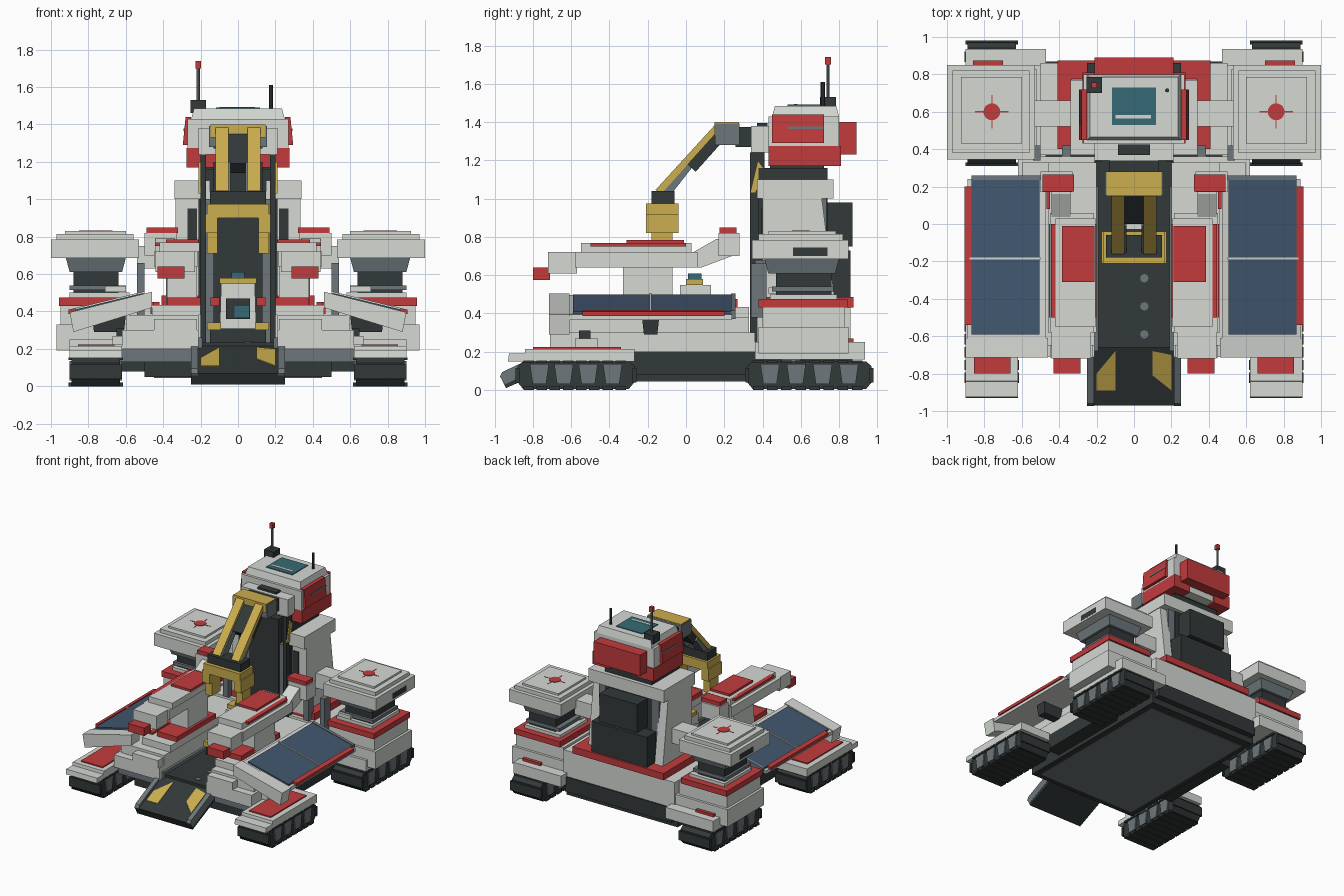
import bpy, bmesh, math
from mathutils import Vector

if "Cube" in bpy.data.objects:
    bpy.data.objects.remove(bpy.data.objects["Cube"])


def material(name, rgb):
    m = bpy.data.materials.new(name)
    m.use_nodes = True
    col = (*rgb, 1)
    m.diffuse_color = col
    b = m.node_tree.nodes["Principled BSDF"]
    b.inputs["Base Color"].default_value = col
    b.inputs["Roughness"].default_value = 0.7
    return m


WHITE = material("light grey", (0.66, 0.69, 0.65))
RED = material("red", (0.54, 0.043, 0.046))
BLUE = material("panel blue", (0.054, 0.095, 0.16))
YELLOW = material("yellow", (0.60, 0.425, 0.075))
DARK = material("dark grey", (0.032, 0.04, 0.041))
GREY = material("mid grey", (0.155, 0.185, 0.20))
TEAL = material("teal glass", (0.038, 0.145, 0.18))


def finish(name, bm, mat, mirror):
    bmesh.ops.recalc_face_normals(bm, faces=bm.faces)
    me = bpy.data.meshes.new(name)
    bm.to_mesh(me)
    bm.free()
    me.materials.append(mat)
    ob = bpy.data.objects.new(name, me)
    bpy.context.collection.objects.link(ob)
    if mirror:
        ob.modifiers.new("Mirror", "MIRROR")
    return ob


def prism(name, mat, pts, a, b, axis="x", mirror=False):
    """Extrude a (y,z) profile along x, an (x,z) one along y, or an (x,y) one along z."""
    place = {"x": lambda p, t: (t, p[0], p[1]), "y": lambda p, t: (p[0], t, p[1]),
             "z": lambda p, t: (p[0], p[1], t)}[axis]
    bm = bmesh.new()
    f = bm.faces.new([bm.verts.new(place(p, a)) for p in pts])
    ext = bmesh.ops.extrude_face_region(bm, geom=[f])
    move = Vector(place((0, 0), b - a))
    bmesh.ops.translate(bm, vec=move, verts=[v for v in ext["geom"] if isinstance(v, bmesh.types.BMVert)])
    return finish(name, bm, mat, mirror)


def box(name, mat, x, y, z, mirror=False, top=0.0, bottom=0.0):
    """Box between pairs of limits; top and bottom inset those ends to taper it."""
    bm = bmesh.new()
    bmesh.ops.create_cube(bm, size=1)
    for v in bm.verts:
        s = top if v.co.z > 0 else bottom
        for i, lim in enumerate((x, y, z)):
            hi = v.co[i] > 0
            v.co[i] = lim[hi] + (0 if i == 2 else (-s if hi else s))
    return finish(name, bm, mat, mirror)


def cyl(name, mat, x, y, z, r, mirror=False, n=20):
    pts = [(x + r * math.cos(i * math.tau / n), y + r * math.sin(i * math.tau / n)) for i in range(n)]
    return prism(name, mat, pts, z[0], z[1], "z", mirror)


# Chassis, cross beams and floor
box("chassis", DARK, (-.5, .5), (-.62, .82), (.05, .2))
box("belly_plate", GREY, (-.45, .45), (-.57, .75), (.045, .055))
box("side_rail", DARK, (.5, .62), (-.3, .4), (.08, .2), True)
for n, y in (("front", (-.66, -.58)), ("rear", (.5, .6))):
    box(n + "_axle_beam", GREY, (-.64, .64), y, (.13, .21))
box("deck_floor", DARK, (-.21, .21), (-.66, .36), (.2, .235))
box("deck_edge", GREY, (.19, .22), (-.68, .2), (.2, .26), True)
for i, y in enumerate((-.29, -.44, -.59)):
    cyl("deck_light_%d" % i, GREY, .055, y, (.234, .24), .022)

# Loading ramp with warning patches that follow its slope
ramp_z = lambda y: .215 + (y + .66) * .47
prism("ramp", DARK, [(-.65, ramp_z(-.65)), (-.65, .14), (-.94, .01), (-.97, ramp_z(-.97))], -.25, .25)
prism("ramp_rim", GREY, [(-.65, ramp_z(-.65) + .02), (-.65, .17), (-.945, .03), (-.972, ramp_z(-.97)),
                         (-.96, ramp_z(-.96) + .02)], .215, .252, mirror=True)
for side, pts in (("right", [(-.1, -.68), (-.1, -.89), (-.2, -.89), (-.2, -.8)]),
                  ("left", [(.1, -.68), (.1, -.81), (.2, -.89), (.2, -.7)])):
    patch = prism("ramp_patch_" + side, YELLOW, pts, -.003, .004, "z")
    for v in patch.data.vertices:
        v.co.z += ramp_z(v.co.y)

# Four tracks
for n, y0, y1 in (("front", -.88, -.27), ("rear", .32, .97)):
    prof = [(y0, .04), (y0 + .03, .004), (y1 - .03, .004), (y1, .04), (y1, .125),
            (y1 - .03, .15), (y0 + .03, .15), (y0, .125)]
    prism(n + "_track", DARK, prof, .63, .89, mirror=True)
    step = (y1 - y0 - .06) / 8
    for part, z in (("lower", (0, .02)), ("upper", (.14, .155))):
        lug = box("%s_track_%s_lug" % (n, part), DARK, (.615, .905), (y0 + .03, y0 + .085), z, True)
        a = lug.modifiers.new("Array", "ARRAY")
        a.count = 8
        a.use_relative_offset = False
        a.use_constant_offset = True
        a.constant_offset_displace = (0, step, 0)
    for part, y in (("nose", (y0 - .01, y0 + .01)), ("tail", (y1 - .01, y1 + .01))):
        box("%s_track_%s_lug" % (n, part), DARK, (.62, .9), y, (.04, .115), True)
    w = (y1 - y0 - .1) / 4
    for i in range(4):
        c = y0 + .05 + w * (i + .5)
        for side, xs in (("outer", (.885, .9)), ("inner", (.62, .635))):
            prism("%s_wheel_plate_%s_%d" % (n, side, i), GREY,
                  [(c - .05, .135), (c + .05, .135), (c + .035, .03), (c - .035, .03)], *xs, mirror=True)

# Front track covers
prism("front_fender", WHITE, [(-.93, .15), (-.27, .15), (-.27, .215), (-.84, .215), (-.843, .19),
                              (-.925, .19)], .62, .9, mirror=True)
box("front_fender_plate", RED, (.66, .855), (-.8, -.34), (.21, .224), True)

# Side hull
box("lower_hull", WHITE, (.21, .62), (-.71, .36), (.2, .3), True)
box("hull", WHITE, (.21, .6), (-.65, .33), (.3, .38), True)
box("upper_hull", WHITE, (.2, .46), (-.58, .33), (.38, .435), True)
box("hull_red_deck", RED, (.2, .38), (-.5, .0), (.435, .475), True)
box("hull_red_inner_block", RED, (.1, .148), (.17, .27), (.43, .475), True)
box("hull_red_strip", RED, (.42, .455), (-.5, 0), (.385, .45), True)
box("hull_red_tab", RED, (.45, .468), (.08, .18), (.385, .45), True)
box("hull_front_block", WHITE, (.22, .45), (-.715, -.58), (.3, .36), True)
box("hull_lamp", DARK, (.61, .65), (-.56, -.5), (.27, .31), True)
box("hull_lamp_base", WHITE, (.6, .67), (-.58, -.46), (.22, .27), True)
box("panel_bracket", DARK, (.6, .78), (-.23, -.14), (.29, .38), True, bottom=.01)

# Tilted solar wings
solar_z = lambda x, o=0: .5 - (x - .5) * .243 + o


def slab(name, mat, x, y, top, low):
    pts = [(x[0], solar_z(x[0], top)), (x[1], solar_z(x[1], top)),
           (x[1], solar_z(x[1], low)), (x[0], solar_z(x[0], low))]
    return prism(name, mat, pts, y[0], y[1], "y", True)


slab("solar_tray", WHITE, (.47, .89), (-.62, .24), -.012, -.04)
slab("solar_panel", BLUE, (.505, .87), (-.59, .235), 0, -.02)
slab("solar_back_rim", GREY, (.5, .87), (.235, .26), .005, -.04)
slab("solar_divider", WHITE, (.5, .88), (-.19, -.18), .008, -.01)
slab("solar_red_edge", RED, (.87, .905), (-.54, .2), .008, -.016)
prism("wing_front_beam", WHITE, [(.46, .505), (.46, .42), (.88, .29), (.9, .395)], -.715, -.61, "y", True)

# Long forward booms on pedestals
box("boom_pedestal", WHITE, (.22, .38), (-.33, -.07), (.43, .66), True)
box("boom", WHITE, (.215, .45), (-.58, .06), (.64, .72), True)
box("boom_cap", WHITE, (.205, .42), (-.55, .03), (.72, .768), True)
box("boom_red_edge", RED, (.41, .445), (-.5, 0), (.75, .768), True)
box("boom_red_plate", RED, (.21, .385), (-.31, -.01), (.768, .785), True)
box("boom_nose", WHITE, (.23, .44), (-.72, -.57), (.61, .72), True)
box("boom_red_tip", RED, (.285, .43), (-.8, -.71), (.575, .64), True)
prism("boom_rear_link", WHITE, [(.02, .64), (.08, .64), (.24, .7), (.24, .79), (.16, .79), (.02, .71)], .34, .44, mirror=True)
box("boom_rear_block", WHITE, (.33, .5), (.17, .28), (.7, .82), True)
box("boom_rear_cap", RED, (.32, .49), (.175, .265), (.82, .85), True)

# Rear corner modules with turret pods
box("rear_fender", WHITE, (.47, .9), (.36, .935), (.16, .25), True)
box("rear_fender_plate", RED, (.7, .86), (.84, .875), (.25, .27), True)
box("module_lower", WHITE, (.47, .97), (.38, .85), (.19, .33), True)
box("module_upper", WHITE, (.52, .95), (.4, .83), (.33, .43), True)
box("module_red_rim", RED, (.545, .957), (.38, .845), (.43, .475), True)
box("module_top", WHITE, (.58, .9), (.44, .79), (.475, .5), True)
box("module_inner_post", GREY, (.5, .54), (.34, .42), (.38, .66), True)
box("pod_neck", DARK, (.64, .88), (.47, .76), (.5, .62), True)
box("pod_neck_ring", GREY, (.6, .9), (.45, .77), (.515, .54), True)
box("pod_neck_tab", WHITE, (.6, .71), (.43, .5), (.505, .535), True)
box("pod_collar", GREY, (.6, .92), (.41, .8), (.61, .685), True, bottom=.02)
box("pod", WHITE, (.53, 1.0), (.345, .85), (.685, .785), True)
box("pod_lid", WHITE, (.56, .97), (.38, .82), (.785, .815), True)
box("pod_top_plate", WHITE, (.6, .925), (.43, .785), (.815, .83), True)
box("pod_side_slot", DARK, (.996, 1.001), (.56, .74), (.7, .745), True)
cyl("pod_marker", RED, .76, .6, (.828, .834), .045, True)
box("pod_marker_line_x", RED, (.67, .85), (.597, .603), (.829, .832), True)
box("pod_marker_line_y", RED, (.757, .763), (.51, .69), (.829, .832), True)
box("pod_arm", WHITE, (.3, .54), (.52, .66), (.63, .75), True)

# Tower base and column
box("tower_base", WHITE, (-.5, .5), (.37, .86), (.2, .43))
box("tower_base_foot", DARK, (-.48, .48), (.7, .87), (.1, .22))
box("tower_red_band", RED, (-.41, .41), (.4, .875), (.43, .485))
box("tower_core", DARK, (-.21, .21), (.38, .74), (.2, 1.16))
box("tower_shaft", DARK, (-.13, .13), (.335, .4), (.23, 1.2))
box("tower_shaft_rail", GREY, (.13, .17), (.345, .4), (.23, 1.0), True)
box("tower_front_rail", DARK, (.17, .2), (.335, .41), (.23, 1.24), True)
prism("tower_wall", WHITE, [(.4, .45), (.78, .45), (.71, 1.0), (.4, 1.0)], .26, .335, mirror=True)
box("tower_front_wall", WHITE, (.19, .335), (.4, .65), (.45, 1.0), True)
box("tower_wall_slot", DARK, (.22, .27), (.394, .402), (.68, .95), True)
box("tower_side_post", GREY, (.34, .385), (.36, .42), (.43, .68), True)
box("tower_shoulder", WHITE, (.15, .34), (.37, .77), (1.0, 1.1), True)
box("tower_shoulder_bridge", WHITE, (-.16, .16), (.45, .77), (1.0, 1.1))
box("back_pack_lower", DARK, (-.25, .25), (.74, .86), (.48, .73))
box("back_pack_upper", DARK, (-.17, .17), (.72, .87), (.75, .98))
box("back_pack_frame", GREY, (-.27, .27), (.64, .735), (.48, 1.0))

# Control head
box("head_neck", DARK, (-.2, .2), (.44, .72), (1.1, 1.18))
box("head_core", WHITE, (-.25, .25), (.44, .8), (1.18, 1.3))
box("head_lower_red", RED, (.12, .275), (.43, .81), (1.17, 1.275), True)
box("head_body", WHITE, (-.27, .27), (.43, .8), (1.27, 1.43))
box("head_roof", WHITE, (-.25, .25), (.45, .8), (1.43, 1.485), top=.015)
prism("head_side_red", RED, [(.25, 1.29), (.295, 1.29), (.28, 1.44), (.25, 1.44)], .45, .72, "y", True)
box("head_side_slot", GREY, (.27, .291), (.53, .72), (1.365, 1.378), True)
box("head_back_red", RED, (-.21, .21), (.8, .89), (1.23, 1.4))
box("head_roof_window", TEAL, (-.118, .118), (.53, .73), (1.484, 1.491))
box("head_window_bar", WHITE, (-.1, .09), (.565, .582), (1.488, 1.494))
box("head_chin", WHITE, (-.21, .21), (.34, .45), (1.24, 1.38))
box("head_vent", DARK, (-.085, .085), (.37, .425), (1.38, 1.395))
box("antenna_base", DARK, (-.255, -.17), (.7, .785), (1.46, 1.53))
cyl("antenna_mast", GREY, -.212, .742, (1.53, 1.71), .009, n=8)
box("antenna_tip", RED, (-.227, -.197), (.727, .757), (1.7, 1.74))
cyl("short_antenna", DARK, .177, .715, (1.46, 1.61), .011, n=8)

# Crane arm and grab
box("crane_link", DARK, (-.13, .13), (.26, .36), (1.27, 1.375))
box("crane_elbow", GREY, (-.15, .15), (.16, .28), (1.28, 1.392))
box("crane_elbow_cover", YELLOW, (-.148, .148), (.15, .278), (1.33, 1.4))
box("crane_elbow_side", GREY, (.146, .154), (.152, .28), (1.28, 1.392), True)
prism("crane_stay", YELLOW, [(.335, 1.03), (.365, 1.03), (.405, 1.16), (.375, 1.2)], .195, .21, mirror=True)
prism("crane_beam", YELLOW, [(.2, 1.39), (.16, 1.395), (-.16, 1.045), (-.12, 1.035)], .05, .12, mirror=True)
prism("crane_arm_upper", DARK, [(.22, 1.33), (.17, 1.37), (0, 1.19), (.05, 1.14)], -.1, .1)
prism("crane_arm_lower", GREY, [(.03, 1.16), (-.01, 1.2), (-.16, 1.03), (-.08, 1.02)], .04, .115, mirror=True)
box("crane_wrist", DARK, (-.15, .15), (-.18, -.06), (.97, 1.04))
box("grab_head", YELLOW, (-.165, .165), (-.21, -.04), (.9, .975))
box("grab_cheek", YELLOW, (.11, .175), (-.21, -.04), (.82, .92), True)
box("grab_finger", YELLOW, (.11, .165), (-.18, -.07), (.71, .83), True)

# Operator console and cargo cradle on the deck
box("cradle", DARK, (-.15, .15), (-.2, -.06), (.235, .31))
box("cradle_clamp", YELLOW, (.09, .165), (-.21, -.05), (.3, .34), True)
box("console_base", WHITE, (-.1, .1), (-.04, .14), (.235, .55), top=.01)
box("console_screen", DARK, (-.065, .065), (-.05, -.03), (.36, .47))
box("console_glass", TEAL, (-.02, .06), (-.054, -.046), (.37, .43))
box("console_collar", YELLOW, (-.1, .1), (0, .09), (.55, .58))
box("console_top", TEAL, (-.035, .035), (.01, .08), (.58, .61))
